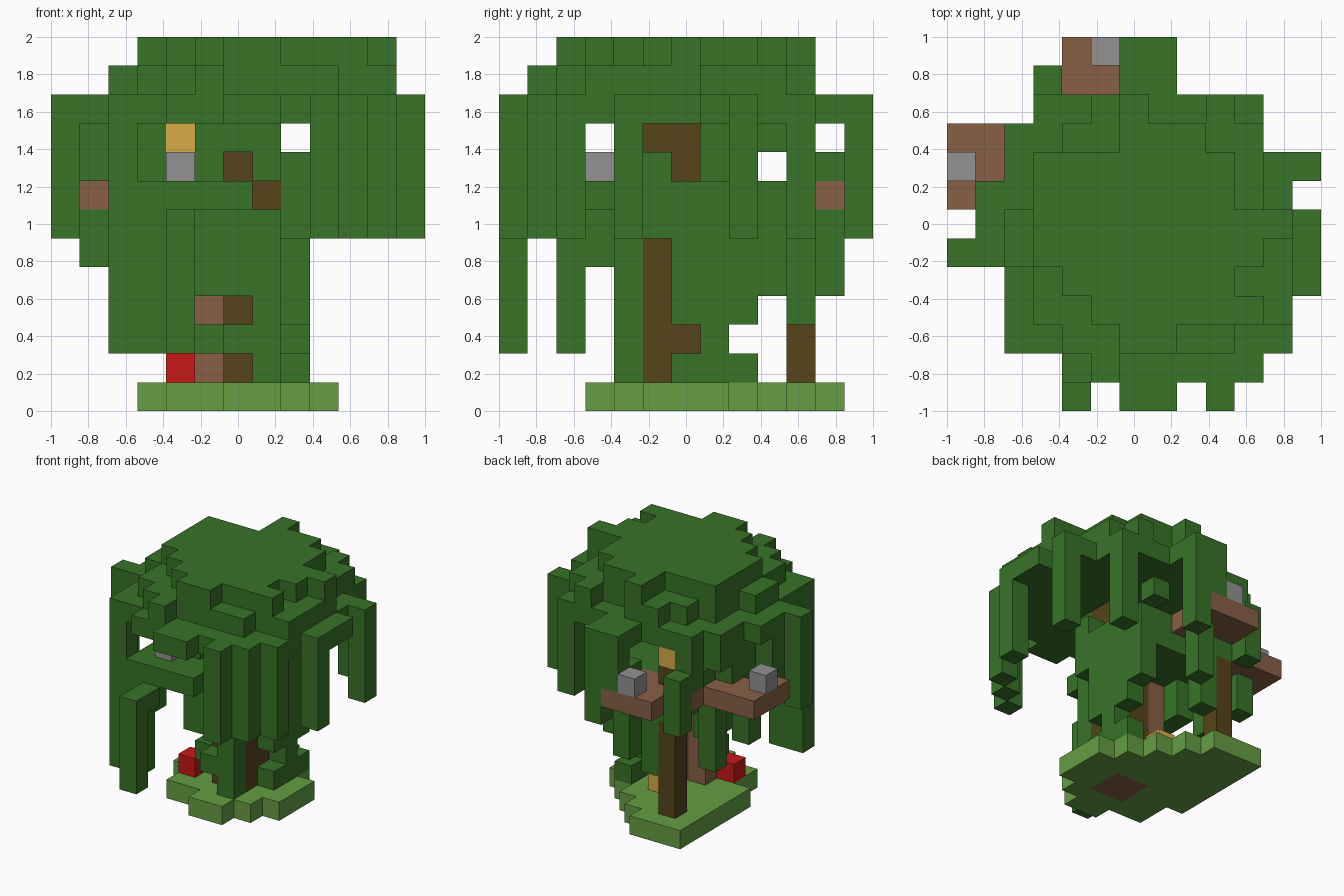
import bpy
import bmesh
from mathutils import Vector

GRID = 13
CELL = 2 / GRID

cube = bpy.data.objects.get("Cube")
if cube:
    bpy.data.objects.remove(cube, do_unlink=True)


def to_linear(value):
    value /= 255
    return value / 12.92 if value <= 0.04045 else ((value + 0.055) / 1.055) ** 2.4


def make_material(name, hex_colour):
    colour = [to_linear(channel) for channel in bytes.fromhex(hex_colour)] + [1.0]
    material = bpy.data.materials.new(name)
    material.use_nodes = True
    material.diffuse_color = colour
    shader = material.node_tree.nodes["Principled BSDF"]
    shader.inputs["Base Color"].default_value = colour
    shader.inputs["Roughness"].default_value = 0.9
    return material


leaf = make_material("leaf green", "387327")
grass = make_material("grass green", "649e42")
bark = make_material("dark bark", "56441a")
plank = make_material("light wood", "886046")
stone = make_material("stone grey", "929292")
lamp = make_material("lamp gold", "d6ac46")
berry = make_material("berry red", "c81818")

cells = {}       # grid cell -> part name
materials = {}   # part name -> material


def fill(part, material, xs, ys, zs):
    """Fill a block of cells; each range is one index or an inclusive pair."""
    materials[part] = material
    spans = [(s, s) if isinstance(s, int) else s for s in (xs, ys, zs)]
    ranges = [range(low, high + 1) for low, high in spans]
    for x in ranges[0]:
        for y in ranges[1]:
            for z in ranges[2]:
                cells[x, y, z] = part


def fill_rows(part, material, first_row, rows, z):
    for offset, span in enumerate(rows):
        fill(part, material, span, first_row + offset, z)


# Inner foliage around the trunk and the leafy balcony
fill("inner_foliage", leaf, (4, 7), 4, 6)
fill("inner_foliage", leaf, (4, 8), (5, 9), 6)
fill("inner_foliage", leaf, (4, 8), (7, 9), 7)
fill("inner_foliage", leaf, 8, (5, 6), 7)
fill("inner_foliage", leaf, 8, 5, 8)
fill("inner_foliage", leaf, (5, 7), 4, 9)
fill("inner_foliage", leaf, 5, 4, 8)
fill("inner_foliage", leaf, 7, 4, 8)
fill("balcony", leaf, (3, 6), (2, 4), 7)

# Walls hanging from the canopy rim, with openings left between them
fill("canopy_wall", leaf, 1, 6, (8, 9))
fill("canopy_wall", leaf, 2, (6, 8), (8, 9))
fill("canopy_wall", leaf, 2, 9, 9)
fill("canopy_wall", leaf, 3, 10, (8, 9))
fill("canopy_wall", leaf, 8, 10, 8)

# Layered canopy roof, each row running from front to back
fill_rows("canopy_lower", leaf, 1,
          [(4, 10), (2, 11), (2, 11), (2, 12), (0, 12), (1, 12), (1, 11),
           (2, 12), (2, 10), (3, 10), (6, 7), (6, 7)], 10)
fill("canopy_lower", leaf, (6, 7), 0, 10)
fill_rows("canopy_middle", leaf, 1,
          [5, (4, 9), (3, 11), (3, 11), (2, 11), (2, 11), (3, 10),
           (3, 10), (4, 10), (5, 6)], 11)
fill("canopy_middle", leaf, 9, 10, 11)
fill_rows("canopy_top", leaf, 2,
          [(6, 7), (5, 10), (4, 9), (3, 10), (3, 11), (3, 9), (3, 9),
           (6, 8), 6], 12)

# Hanging vines around the rim
for x, y, low, high in [(2, 2, 2, 10), (4, 0, 2, 6), (9, 0, 6, 10), (10, 1, 6, 9),
                        (11, 2, 6, 9), (12, 4, 6, 9), (12, 8, 6, 9), (10, 10, 6, 9),
                        (0, 5, 6, 9), (3, 2, 2, 7), (3, 11, 6, 8), (6, 12, 8, 9),
                        (7, 12, 6, 9), (1, 8, 5, 6)]:
    fill("rim_vines", leaf, x, y, (low, high))
fill("rim_vines", leaf, 4, 1, 6)
fill("rim_vines", leaf, 6, 11, (4, 6))
fill("rim_vines", leaf, 6, 11, 8)

# Grass island with the trunk foot set into it
fill_rows("grass_base", grass, 3,
          [(6, 7), (4, 8), (4, 9), (3, 9), (3, 9), (3, 8), (3, 7), (3, 6), (3, 5)], 0)
fill("trunk_foot", plank, (6, 7), (5, 6), 0)

# Trunk, inner wood and rear post
fill("trunk", bark, (6, 7), (5, 6), (1, 9))
fill("trunk", bark, 5, 5, 7)
fill("inner_wood", plank, 5, 6, (1, 5))
fill("rear_post", bark, 4, 10, (1, 5))
fill("rear_post", bark, 4, 10, 8)

# Vines and bushes close to the trunk
fill("trunk_vines", leaf, 7, 4, (1, 6))
fill("trunk_vines", leaf, 6, 4, 2)
fill("trunk_vines", leaf, 5, 5, 2)
fill("trunk_vines", leaf, (5, 6), 4, (4, 5))
fill("trunk_vines", leaf, 4, (6, 7), (4, 5))
fill("trunk_vines", leaf, 3, 3, (5, 6))
fill("trunk_vines", leaf, 3, 8, (3, 6))
fill("trunk_vines", leaf, 8, 7, (2, 5))
fill("trunk_vines", leaf, 8, 8, (3, 5))
fill("trunk_vines", leaf, 8, 9, (4, 5))
fill("trunk_vines", leaf, 5, 10, (3, 6))
fill("trunk_vines", leaf, 4, 10, 6)
fill("trunk_vines", leaf, 8, 6, (3, 5))
fill("bushes", leaf, 8, (6, 8), 1)

# Wooden decks with stone blocks
fill("side_deck", plank, (0, 2), (8, 9), 7)
fill("side_deck", plank, 0, 7, 7)
fill("rear_deck", plank, (3, 6), 10, 7)
fill("rear_deck", plank, (4, 6), (11, 12), 7)
fill("side_stone", stone, 0, 8, 8)
fill("rear_stone", stone, 5, 12, 8)
fill("front_stone", stone, 4, 3, 8)

# Lamps and the red ground block
fill("upper_lamp", lamp, 4, 10, 9)
fill("ground_lamp", lamp, 6, 8, 1)
fill("red_block", berry, 4, 5, 1)


def build_part(part):
    """Skin the part's cells, leaving out faces shared with a neighbour."""
    mesh_data = bmesh.new()
    for cell in [c for c, name in cells.items() if name == part]:
        for axis in range(3):
            for side in (0, 1):
                neighbour = list(cell)
                neighbour[axis] += 2 * side - 1
                if tuple(neighbour) in cells:
                    continue
                u, v = (axis + 1) % 3, (axis + 2) % 3
                corners = []
                for du, dv in ((0, 0), (1, 0), (1, 1), (0, 1)):
                    point = Vector(cell)
                    point[axis] += side
                    point[u] += du
                    point[v] += dv
                    corners.append(point * CELL - Vector((1, 1, 0)))
                if not side:
                    corners.reverse()
                mesh_data.faces.new([mesh_data.verts.new(p) for p in corners])
    bmesh.ops.remove_doubles(mesh_data, verts=mesh_data.verts, dist=CELL / 100)
    bmesh.ops.dissolve_limit(mesh_data, angle_limit=0.01,
                             verts=mesh_data.verts, edges=mesh_data.edges)
    mesh = bpy.data.meshes.new(part)
    mesh_data.to_mesh(mesh)
    mesh_data.free()
    mesh.materials.append(materials[part])
    bpy.context.collection.objects.link(bpy.data.objects.new(part, mesh))


for part_name in materials:
    build_part(part_name)
